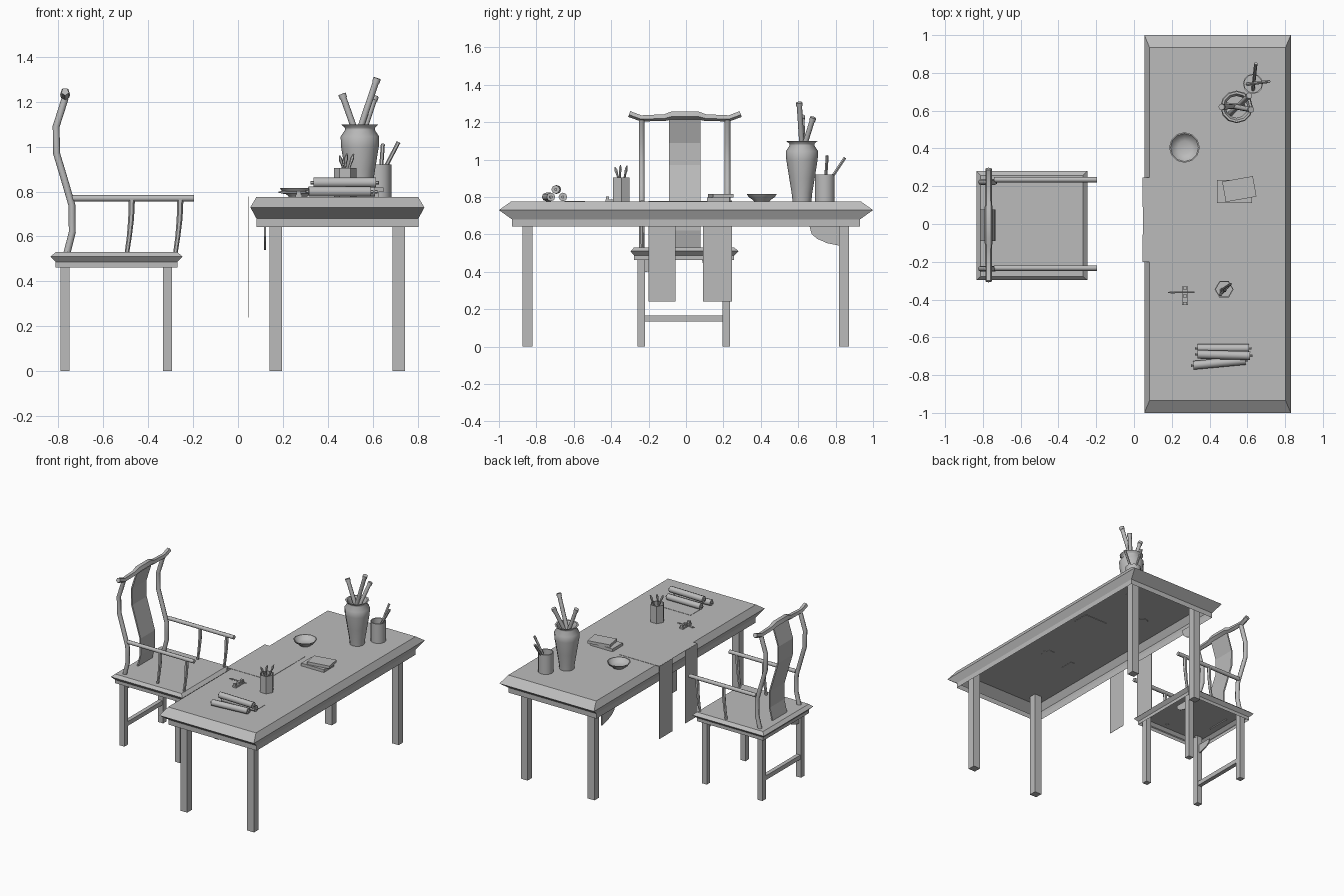
import bpy, bmesh, math
from mathutils import Vector

cube = bpy.data.objects.get("Cube")
if cube:
    bpy.data.objects.remove(cube, do_unlink=True)

GREY = (0.5, 0.5, 0.5, 1)
mat = bpy.data.materials.new("plain_grey")
mat.use_nodes = True
mat.diffuse_color = GREY
mat.node_tree.nodes["Principled BSDF"].inputs["Base Color"].default_value = GREY


def finish(name, bm, smooth=False, thickness=0):
    bmesh.ops.recalc_face_normals(bm, faces=bm.faces)
    mesh = bpy.data.meshes.new(name)
    bm.to_mesh(mesh)
    bm.free()
    mesh.materials.append(mat)
    ob = bpy.data.objects.new(name, mesh)
    bpy.context.collection.objects.link(ob)
    if thickness:
        mod = ob.modifiers.new("thickness", "SOLIDIFY")
        mod.thickness = thickness
        mod.offset = 0
    if smooth:
        bpy.ops.object.select_all(action="DESELECT")
        ob.select_set(True)
        bpy.context.view_layer.objects.active = ob
        bpy.ops.object.shade_smooth_by_angle(angle=math.radians(50))
    return ob


def skin(bm, rings, cap_start=True, cap_end=True):
    """Join rings of points with quads, optionally closing the ends."""
    loops = [[bm.verts.new(p) for p in ring] for ring in rings]
    n = len(loops[0])
    for a, b in zip(loops, loops[1:]):
        for i in range(n):
            j = (i + 1) % n
            bm.faces.new((a[i], a[j], b[j], b[i]))
    if cap_start:
        bm.faces.new(loops[0][::-1])
    if cap_end:
        bm.faces.new(loops[-1])


def rect(x0, x1, y0, y1, z):
    return [(x0, y0, z), (x1, y0, z), (x1, y1, z), (x0, y1, z)]


def block(name, x0, x1, y0, y1, z0, z1, turn=0):
    bm = bmesh.new()
    cx, cy = (x0 + x1) / 2, (y0 + y1) / 2
    hx, hy = (x1 - x0) / 2, (y1 - y0) / 2
    skin(bm, [rect(-hx, hx, -hy, hy, z) for z in (z0, z1)])
    ob = finish(name, bm)
    ob.location = (cx, cy, 0)
    ob.rotation_euler.z = math.radians(turn)
    return ob


def shell(name, rings):
    """Hollow moulded slab: open underneath, closed on top."""
    bm = bmesh.new()
    skin(bm, [rect(*r) for r in rings], cap_start=False)
    finish(name, bm)


def tube(name, pts, radii, sides=8, ref=(0, 1, 0)):
    pts = [Vector(p) for p in pts]
    if isinstance(radii, float):
        radii = [radii] * len(pts)
    rings = []
    for i, p in enumerate(pts):
        d = (pts[min(i + 1, len(pts) - 1)] - pts[max(i - 1, 0)]).normalized()
        u = d.cross(Vector(ref)).normalized()
        v = u.cross(d)
        rings.append([p + radii[i] * (u * math.cos(t) + v * math.sin(t))
                      for t in (math.tau * k / sides for k in range(sides))])
    bm = bmesh.new()
    skin(bm, rings)
    finish(name, bm, smooth=True)


def lathe(name, x, y, profile, sides=12):
    bm = bmesh.new()
    skin(bm, [[(x + r * math.cos(math.tau * k / sides), y + r * math.sin(math.tau * k / sides), z)
               for k in range(sides)] for r, z in profile])
    finish(name, bm, smooth=True)


def bracket(name, x, y, z, width, depth):
    """Curved corner piece under a rail, growing from a leg at y."""
    shape = [(0, 0), (0, -1), (.4, -.88), (.75, -.65), (.93, -.4), (1, 0)]
    bm = bmesh.new()
    bm.faces.new([bm.verts.new((x, y + u * width, z + v * depth)) for u, v in shape])
    finish(name, bm, thickness=.008)


def sheet(name, path, y0, y1, thickness=.002):
    """Strip swept across y along a path of (x, z) points."""
    bm = bmesh.new()
    rows = [[bm.verts.new((x, y, z)) for y in (y0, y1)] for x, z in path]
    for a, b in zip(rows, rows[1:]):
        bm.faces.new((a[0], a[1], b[1], b[0]))
    return finish(name, bm, thickness=thickness)


# Desk
TOP = .776
shell("desk_top", [(.082, .804, -.93, .93, .643), (.082, .804, -.93, .93, .68),
                   (.055, .83, -1, 1, .73), (.082, .802, -.935, .935, TOP)])
for x in (.168, .716):
    for y in (-.848, .845):
        block("desk_leg", x - .028, x + .028, y - .027, y + .027, 0, TOP - .004)
bracket("desk_bracket", .12, .82, .645, -.16, .105)

# Paper laid on the desk with two hanging strips
sheet("desk_paper", [(.38, .778), (.047, .778)], -.2, .245)
for y0, y1 in ((-.2, -.055), (.09, .245)):
    sheet("hanging_strip", [(.047, .778), (.047, .24)], y0, y1)

# Chair seat and legs
shell("chair_seat", [(-.813, -.27, -.278, .257, .462), (-.813, -.27, -.278, .257, .487),
                     (-.835, -.247, -.297, .281, .51), (-.812, -.27, -.278, .258, .53)])
for x in (-.77, -.314):
    for y in (-.238, .214):
        block("chair_leg", x - .02, x + .02, y - .02, y + .02, 0, .526)
block("chair_stretcher", -.785, -.755, -.22, .195, .135, .167)
bracket("chair_back_bracket", -.77, -.22, .463, .11, .065)
bracket("chair_front_bracket", -.314, .195, .463, -.11, .065)

# Chair back
back_curve = [(-.762, .525), (-.738, .62), (-.74, .74), (-.775, .86),
              (-.808, .97), (-.81, 1.09), (-.77, 1.215)]
for y in (-.237, .222):
    tube("back_post", [(x, y, z) for x, z in back_curve], .0155)
sheet("back_splat", back_curve, -.09, .078, .01)
tube("top_rail", [(-.77, y, z) for y, z in
                  ((-.303, 1.245), (-.24, 1.222), (-.115, 1.226), (-.075, 1.238),
                   (.065, 1.238), (.105, 1.226), (.23, 1.222), (.292, 1.245))],
     [.018, .018, .02, .024, .024, .02, .018, .018], sides=5, ref=(1, 0, 0))

# Armrests and their curved supports
for y in (-.233, .235):
    tube("armrest", [(-.74, y, .77), (-.195, y, .77)], .0145)
    for x in (-.473, -.257):
        tube("arm_support", [(x, y, .765), (x - .003, y, .68), (x - .011, y, .6),
                             (x - .022, y, .525)], [.014, .013, .011, .01], sides=6)

# Vase with rolled papers
lathe("vase", .543, .62, [(.05, TOP - .002), (.055, .82), (.068, .9), (.084, 1.0), (.086, 1.045),
                          (.066, 1.075), (.068, 1.085), (.082, 1.098), (.07, 1.098),
                          (.058, 1.075), (.06, .9)])
for a, b in (((.575, .625, .92), (.463, .62, 1.235)),
             ((.49, .63, .92), (.62, .605, 1.305)),
             ((.51, .585, .92), (.61, .68, 1.225))):
    tube("rolled_paper", [a, b], .014)
    tip = Vector(b)
    axis = (tip - Vector(a)).normalized()
    tube("roll_knob", [tip - axis * .02, tip], .017)

# Pen pots with pens
for x, y, r, sides, height in ((.63, .742, .053, 12, .92), (.477, -.346, .05, 6, .904)):
    lathe("pen_pot", x, y, [(r, TOP - .002), (r, height), (r * .88, height), (r * .88, .8)], sides)
for a, b in (((.63, .71, .8), (.645, .85, 1.01)), ((.6, .74, .8), (.715, .755, 1.02))):
    tube("pen", [a, b], .009, sides=6)
for a, b in (((.5, -.33, .8), (.452, -.38, .96)), ((.46, -.36, .8), (.485, -.35, .97)),
             ((.46, -.35, .8), (.515, -.315, .968))):
    end, start = Vector(b), Vector(a)
    tube("small_brush", [start, start.lerp(end, .75), start.lerp(end, .88), end],
         [.006, .006, .009, .003], sides=6)

# Bowl
lathe("bowl", .267, .405, [(.04, TOP - .002), (.045, .782), (.07, .8), (.081, .816),
                           (.074, .816), (.06, .797), (.035, .786)])

# Books
block("lower_book", .44, .625, .112, .232, TOP - .003, .797)
block("upper_book", .475, .64, .13, .24, .797, .817, turn=10)

# Scrolls with end knobs, and a loose sheet
for a, b in (((.336, -.658, .8), (.61, -.658, .8)),
             ((.314, -.748, .8), (.59, -.722, .8)),
             ((.336, -.69, .84), (.615, -.697, .84))):
    tube("scroll", [a, b], .023)
    axis = (Vector(b) - Vector(a)).normalized() * .012
    tube("scroll_rod", [Vector(a) - axis, Vector(b) + axis], .008, sides=6)
sheet("loose_sheet", [(.34, .778), (.6, .778)], -.65, -.54)

# Brush rest with a brush lying across it
block("brush_rest", .255, .285, -.43, -.33, TOP - .002, .787)
for y in (-.42, -.38, -.34):
    block("rest_peak", .26, .28, y - .008, y + .008, .787, .803)
tube("resting_brush", [(.18, -.362, .797), (.205, -.362, .797), (.22, -.362, .797),
                       (.32, -.362, .797)], [.002, .008, .005, .005], sides=6)
